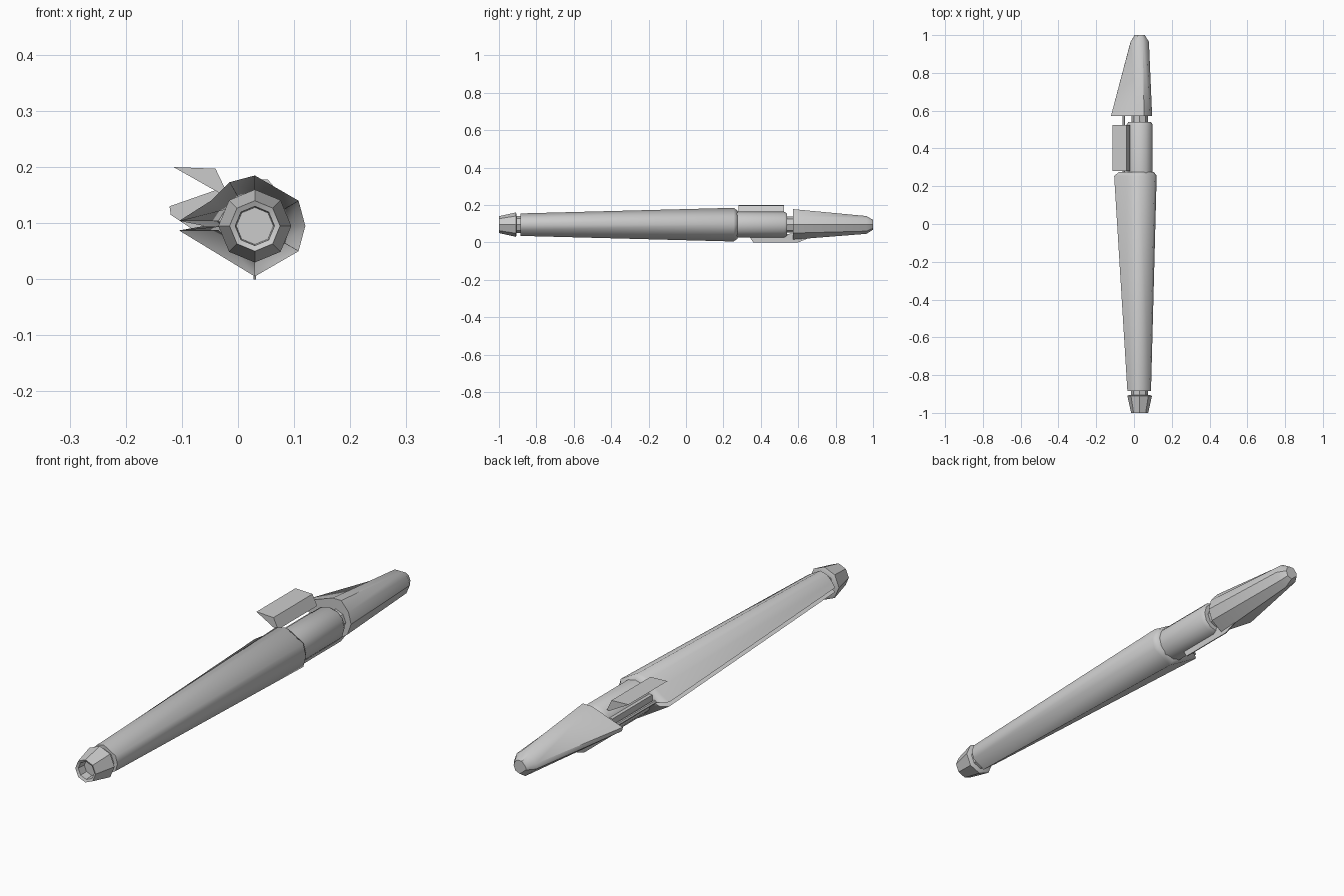
import bpy, bmesh
from math import cos, sin, radians

cube = bpy.data.objects.get("Cube")
if cube:
    bpy.data.objects.remove(cube, do_unlink=True)

CX, CZ = 0.03, 0.095          # long axis of the body

grey = bpy.data.materials.new("plain grey")
grey.use_nodes = True
grey.diffuse_color = (0.6, 0.6, 0.6, 1)
grey.node_tree.nodes["Principled BSDF"].inputs["Base Color"].default_value = (0.6, 0.6, 0.6, 1)


def loft(name, rings, smooth=35):
    """Skin a list of (y, [(x, z), ...]) sections and cap both ends."""
    bm = bmesh.new()
    loops = [[bm.verts.new((x, y, z)) for x, z in pts] for y, pts in rings]
    for a, b in zip(loops, loops[1:]):
        for i in range(len(a)):
            j = (i + 1) % len(a)
            bm.faces.new((a[i], a[j], b[j], b[i]))
    bm.faces.new(loops[0])
    bm.faces.new(loops[-1])
    bmesh.ops.recalc_face_normals(bm, faces=bm.faces)
    mesh = bpy.data.meshes.new(name)
    bm.to_mesh(mesh)
    bm.free()
    mesh.materials.append(grey)
    ob = bpy.data.objects.new(name, mesh)
    bpy.context.collection.objects.link(ob)
    if smooth:
        bpy.ops.object.select_all(action='DESELECT')
        ob.select_set(True)
        bpy.context.view_layer.objects.active = ob
        bpy.ops.object.shade_smooth_by_angle(angle=radians(smooth))
    return ob


def polar(r, angles):
    return [(CX + r * cos(radians(a)), CZ + r * sin(radians(a))) for a in angles]


def ring(r, n=8):
    return polar(r, [90 + 360 * i / n for i in range(n)])


def turned(name, profile, n=8, smooth=35):
    return loft(name, [(y, ring(r, n)) for y, r in profile], smooth)


def box(name, x, y, z):
    pts = [(x[0], z[0]), (x[1], z[0]), (x[1], z[1]), (x[0], z[1])]
    return loft(name, [(y[0], pts), (y[1], pts)], 0)


# Hollow front nozzle and its neck
turned("nozzle", [(-0.96, 0.033), (-0.995, 0.035), (-1.0, 0.045), (-0.91, 0.065), (-0.905, 0.055)])
turned("front_neck", [(-0.92, 0.045), (-0.87, 0.045)])

# Tapered body with a grooved ridge growing along the right side
ANGLES = (-90, -30, 0, 30, 90, 120)


def body_section(r, ridge, notch):
    return polar(r, ANGLES) + [(CX - r * 0.87, CZ + r * 0.5), (ridge, CZ + 0.009),
                               (notch, CZ), (ridge, CZ - 0.008)]


loft("body", [(-0.885, body_section(0.06, -0.035, -0.025)),
              (0.255, body_section(0.09, -0.105, -0.06)),
              (0.275, body_section(0.076, -0.08, -0.05))], 61)

# Exposed barrel and rear neck
turned("barrel", [(0.25, 0.069), (0.525, 0.069), (0.54, 0.06)], 12)
turned("rear_neck", [(0.52, 0.043), (0.59, 0.043)])

# Side rail, rod and wedge block
box("side_rail", (-0.045, -0.02), (0.27, 0.525), (0.085, 0.125))
turned_rod = [(-0.055 + dx, 0.1 + dz) for dx, dz in
              [(0.007 * cos(radians(a)), 0.007 * sin(radians(a))) for a in range(0, 360, 60)]]
loft("side_rod", [(0.26, turned_rod), (0.58, turned_rod)])
wedge = [(-0.115, 0.2), (-0.04, 0.197), (-0.02, 0.155), (-0.03, 0.152)]
loft("wedge_block", [(0.28, wedge), (0.525, wedge)], 0)

# Thin keel plate under the barrel
bm = bmesh.new()
keel = [bm.verts.new((CX, y, z)) for y, z in
        [(0.34, 0.03), (0.36, 0.0), (0.6, 0.0), (0.66, 0.025), (0.6, 0.05)]]
bm.faces.new(keel)
mesh = bpy.data.meshes.new("keel_plate")
bm.to_mesh(mesh)
bm.free()
mesh.materials.append(grey)
keel_plate = bpy.data.objects.new("keel_plate", mesh)
bpy.context.collection.objects.link(keel_plate)
solid = keel_plate.modifiers.new("thickness", 'SOLIDIFY')
solid.thickness, solid.offset = 0.004, 0

# Tail cone with a swept side spike
tail_front = [(0.03, 0.015), (0.08, 0.05), (0.096, 0.095), (0.085, 0.14), (0.053, 0.178),
              (0.015, 0.178), (-0.122, 0.13), (-0.12, 0.115)]
tail_back = polar(0.049, (-90, -45, 0, 40, 70, 110, 165, 190))
tail_tip = polar(0.027, (-90, -45, 0, 40, 70, 110, 165, 190))
loft("tail", [(0.572, tail_front), (0.965, tail_back), (1.0, tail_tip)], 35)
